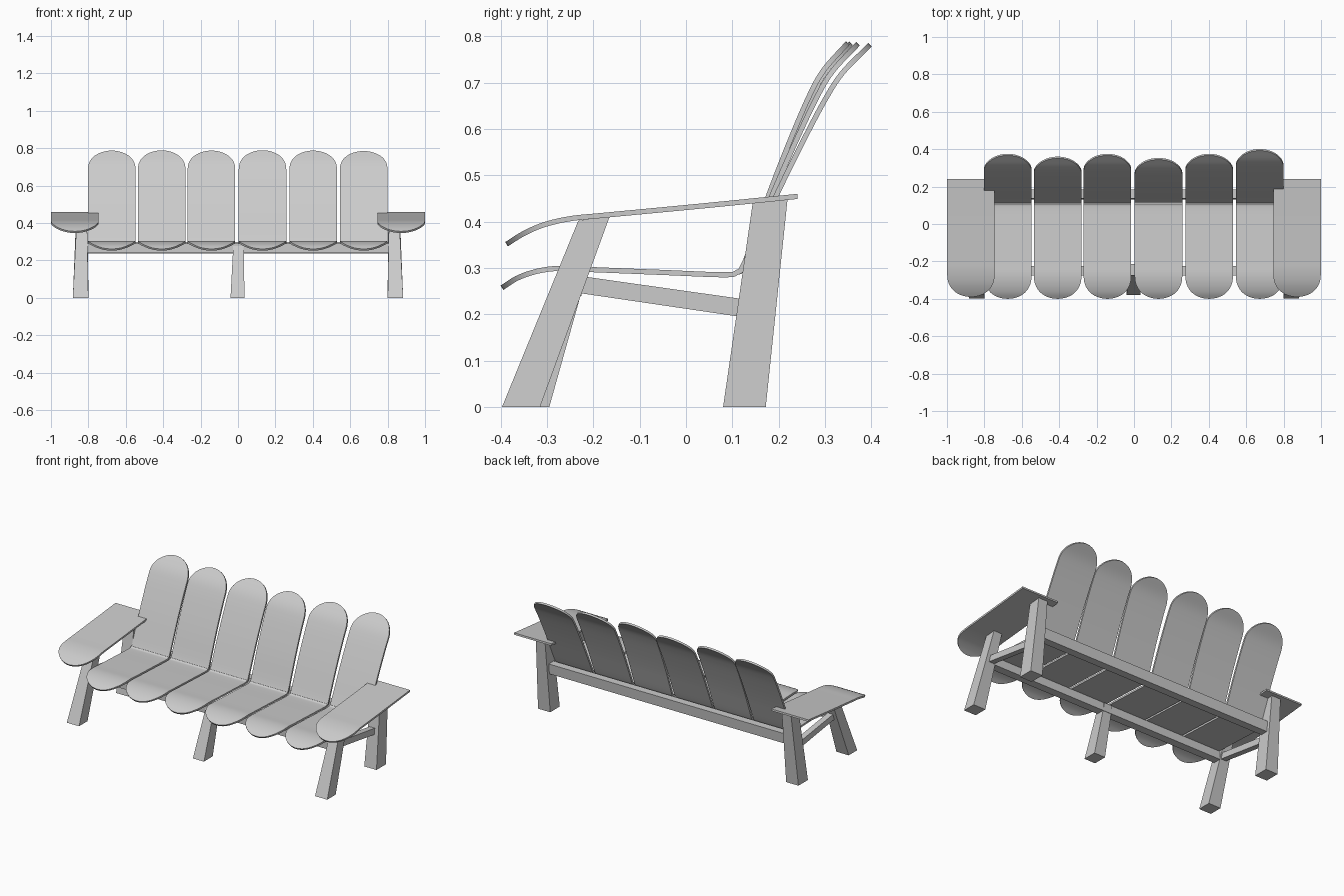
import bpy, bmesh, math
from mathutils import Vector

if "Cube" in bpy.data.objects:
    bpy.data.objects.remove(bpy.data.objects["Cube"], do_unlink=True)

grey = bpy.data.materials.new("plain grey")
grey.use_nodes = True
COLOUR = (0.6, 0.6, 0.6, 1)
grey.diffuse_color = COLOUR
grey.node_tree.nodes["Principled BSDF"].inputs["Base Color"].default_value = COLOUR


def add_object(name, bm):
    mesh = bpy.data.meshes.new(name)
    bm.to_mesh(mesh)
    bm.free()
    mesh.materials.append(grey)
    obj = bpy.data.objects.new(name, mesh)
    bpy.context.collection.objects.link(obj)
    return obj


def smooth_path(points, steps=10):
    """Catmull-Rom curve through (y, z) points."""
    p = [Vector(q) for q in points]
    p = [2 * p[0] - p[1]] + p + [2 * p[-1] - p[-2]]
    out = []
    for a, b, c, d in zip(p, p[1:], p[2:], p[3:]):
        for i in range(steps):
            t = i / steps
            out.append(0.5 * (2 * b + (c - a) * t + (2 * a - 5 * b + 4 * c - d) * t ** 2
                              + (3 * b - a - 3 * c + d) * t ** 3))
    return out + [p[-2]]


def board(name, points, x, width, round_back=True, thickness=0.011):
    """Bent board following a side profile, with rounded ends."""
    path = smooth_path(points)
    dist = [0]
    for a, b in zip(path, path[1:]):
        dist.append(dist[-1] + (b - a).length)
    total, r = dist[-1], width / 2

    def at(s):
        for i in range(len(path) - 1):
            if s <= dist[i + 1]:
                return path[i].lerp(path[i + 1], (s - dist[i]) / (dist[i + 1] - dist[i]))
        return path[-1]

    cap = [r * (1 - math.cos(math.pi / 2 * i / 14)) for i in range(15)]
    middle = [d for d in dist if r + 0.005 < d < total - (r + 0.005 if round_back else 0.002)]
    back = [total - s for s in reversed(cap)] if round_back else [total]
    bm = bmesh.new()
    rows = []
    for s in cap + middle + back:
        edge = min(s, total - s if round_back else r, r)
        w = math.sqrt(max(r * r - (r - edge) ** 2, 0))
        q = at(s)
        rows.append([bm.verts.new((x + k * w, q.x, q.y)) for k in (-1, 1)])
    for a, b in zip(rows, rows[1:]):
        bm.faces.new((a[0], a[1], b[1], b[0]))
    bmesh.ops.remove_doubles(bm, verts=bm.verts, dist=1e-5)
    obj = add_object(name, bm)
    solid = obj.modifiers.new("thickness", "SOLIDIFY")
    solid.thickness = thickness
    solid.offset = -1
    bpy.ops.object.select_all(action="DESELECT")
    obj.select_set(True)
    bpy.context.view_layer.objects.active = obj
    bpy.ops.object.modifier_apply(modifier=solid.name)
    bpy.ops.object.shade_smooth_by_angle(angle=math.radians(35))


def beam(name, bottom, top):
    """Tapered block; each end is x0, x1, front (y, z), back (y, z)."""
    bm = bmesh.new()
    rings = []
    for x0, x1, front, back in (bottom, top):
        rings.append([bm.verts.new((x, *q)) for x, q in
                      ((x0, front), (x1, front), (x1, back), (x0, back))])
    low, high = rings
    bm.faces.new(low[::-1])
    bm.faces.new(high)
    for i in range(4):
        j = (i + 1) % 4
        bm.faces.new((low[i], low[j], high[j], high[i]))
    bmesh.ops.recalc_face_normals(bm, faces=bm.faces)
    add_object(name, bm)


# Six bent slats forming seat and backrest, each leaning a little differently
seat = [(-0.40, 0.262), (-0.365, 0.284), (-0.32, 0.299), (-0.27, 0.305), (-0.2, 0.302),
        (-0.05, 0.296), (0.08, 0.291), (0.108, 0.296), (0.122, 0.315)]
back_shape = [(0.171, 0.46), (0.212, 0.57), (0.253, 0.67), (0.285, 0.73), (0.337, 0.79)]
centres = [-0.675, -0.408, -0.142, 0.131, 0.402, 0.672]
tops = [0.367, 0.352, 0.367, 0.345, 0.367, 0.393]
for n, (x, top) in enumerate(zip(centres, tops)):
    lean = (top - 0.337) / (0.79 - 0.315)
    back = [(y + lean * (z - 0.315), z - lean * 0.04) for y, z in back_shape]
    board(f"slat_{n + 1}", seat + back, x, 0.254)

# Armrests, legs and side rails on both sides
arm = [(-0.39, 0.356), (-0.355, 0.378), (-0.31, 0.398), (-0.25, 0.412),
       (-0.17, 0.42), (0.03, 0.439), (0.24, 0.46)]
for side, s in (("left", 1), ("right", -1)):
    board(f"{side}_armrest", arm, s * 0.872, 0.253, round_back=False)
    beam(f"{side}_front_leg",
         (s * 0.80, s * 0.883, (-0.397, 0), (-0.315, 0)),
         (s * 0.807, s * 0.863, (-0.232, 0.403), (-0.165, 0.41)))
    beam(f"{side}_back_leg",
         (s * 0.80, s * 0.883, (0.08, 0), (0.172, 0)),
         (s * 0.803, s * 0.865, (0.144, 0.441), (0.219, 0.448)))
    beam(f"{side}_side_rail",
         (s * 0.812, s * 0.848, (-0.23, 0.246), (0.13, 0.193)),
         (s * 0.812, s * 0.848, (-0.23, 0.283), (0.13, 0.232)))

# Middle front leg and the long rails
beam("middle_leg", (-0.04, 0.035, (-0.38, 0), (-0.295, 0)),
     (-0.025, 0.03, (-0.272, 0.285), (-0.215, 0.285)))
beam("front_rail", (-0.81, 0.81, (-0.275, 0.24), (-0.225, 0.24)),
     (-0.81, 0.81, (-0.275, 0.29), (-0.225, 0.29)))
beam("back_rail", (-0.81, 0.81, (0.13, 0.237), (0.178, 0.237)),
     (-0.81, 0.81, (0.136, 0.3), (0.184, 0.3)))
